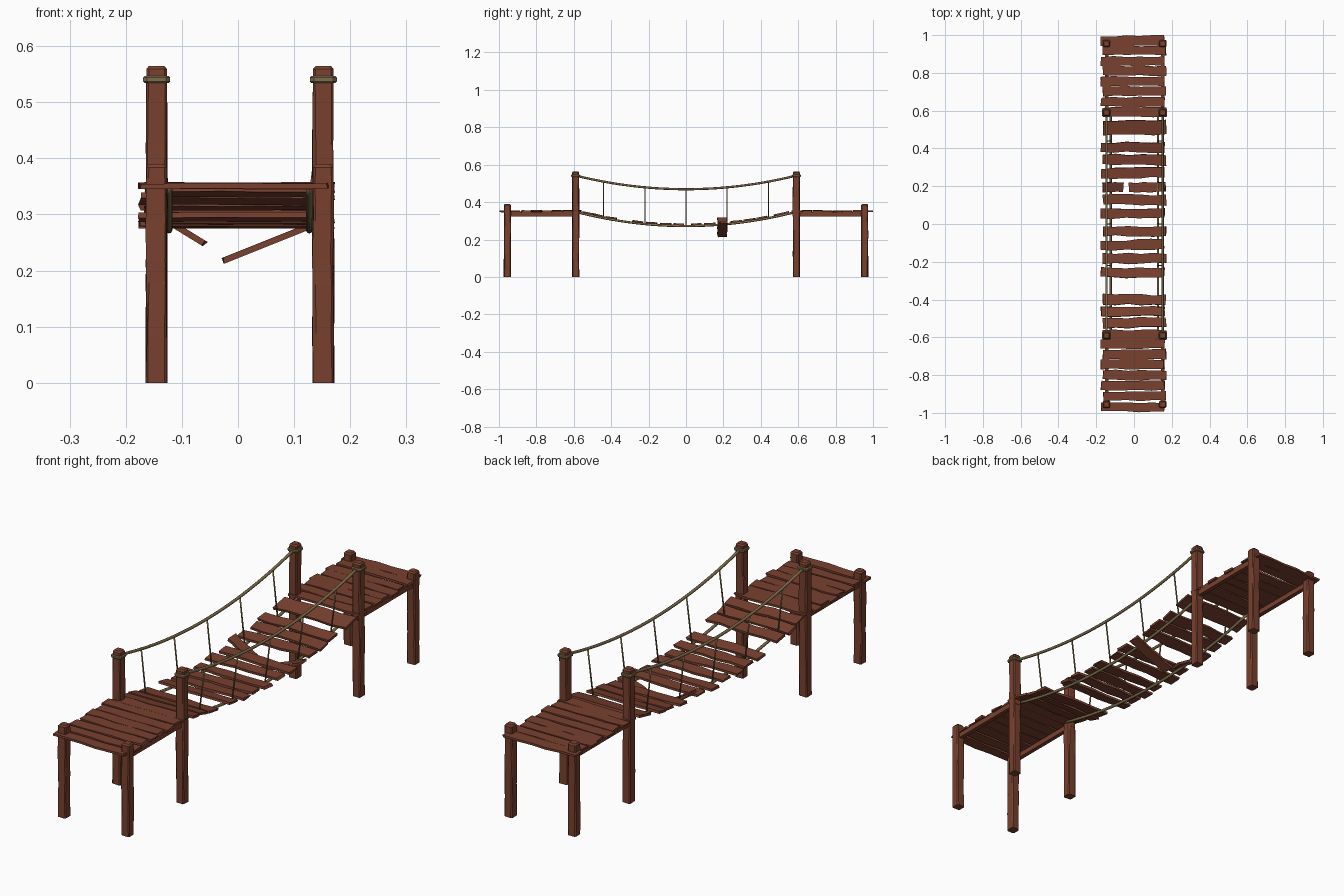
import bpy, bmesh, math, random
from mathutils import Vector, Matrix

if "Cube" in bpy.data.objects:
    bpy.data.objects.remove(bpy.data.objects["Cube"])

random.seed(7)
j = lambda a: random.uniform(-a, a)


def material(name, rgb):
    m = bpy.data.materials.new(name)
    m.diffuse_color = (*rgb, 1)
    m.use_nodes = True
    m.node_tree.nodes["Principled BSDF"].inputs["Base Color"].default_value = m.diffuse_color
    return m


WOOD = material("brown_wood", (0.19, 0.052, 0.028))
ROPE = material("tan_rope", (0.21, 0.155, 0.07))


def finish(bm, name, mat, smooth=False):
    bmesh.ops.recalc_face_normals(bm, faces=bm.faces)
    me = bpy.data.meshes.new(name)
    bm.to_mesh(me)
    bm.free()
    me.materials.append(mat)
    for p in me.polygons:
        p.use_smooth = smooth
    ob = bpy.data.objects.new(name, me)
    bpy.context.collection.objects.link(ob)
    return ob


def loft(bm, rings):
    """Skin a list of closed point rings and cap both ends."""
    vs = [[bm.verts.new(p) for p in r] for r in rings]
    n = len(vs[0])
    for a, b in zip(vs, vs[1:]):
        for i in range(n):
            bm.faces.new((a[i], a[(i + 1) % n], b[(i + 1) % n], b[i]))
    bm.faces.new(vs[0])
    bm.faces.new(vs[-1])


def chamfered_square(cx, cy, z, h, c):
    pts = [(h, c - h), (h, h - c), (h - c, h), (c - h, h),
           (-h, h - c), (-h, c - h), (c - h, -h), (h - c, -h)]
    return [Vector((cx + x, cy + y, z)) for x, y in pts]


def plank(bm, x0, x1, width, thick, mat, wave=0.005):
    """Board along x with rough edges, placed by a matrix."""
    rings = []
    for i in range(6):
        x = x0 + (x1 - x0) * i / 5
        a, b = -width / 2 + j(wave), width / 2 + j(wave)
        t = thick / 2
        e = 0.004 if i in (0, 5) else 0
        rings.append([mat @ Vector(p) for p in
                      ((x + j(e), a, -t), (x + j(e), b, -t),
                       (x + j(e), b, t), (x + j(e), a, t))])
    loft(bm, rings)


def tube(bm, pts, r, n=8):
    """Round rope along a path lying mostly across the x axis."""
    rings = []
    for i, p in enumerate(pts):
        d = (pts[min(i + 1, len(pts) - 1)] - pts[max(i - 1, 0)]).normalized()
        u = Vector((1, 0, 0))
        u = (u - d * u.dot(d)).normalized()
        v = d.cross(u)
        rings.append([p + r * (u * math.cos(k * math.tau / n) + v * math.sin(k * math.tau / n))
                      for k in range(n)])
    loft(bm, rings)


SIDES = (("left", -0.145, -0.123), ("right", 0.152, 0.127))
sag = lambda y: 0.274 + 0.076 * (y / 0.59) ** 2    # lower rope
rail = lambda y: 0.469 + 0.073 * (y / 0.59) ** 2   # hand rope

# Hewn posts: tall ones at the span, short ones at the outer ends
for side, px, _ in SIDES:
    for end, s in (("front", -1), ("back", 1)):
        for kind, y, top in (("tall", 0.59, 0.565), ("short", 0.955, 0.39)):
            bm = bmesh.new()
            rings = []
            for f in (0, 0.22, 0.45, 0.55, 0.75):
                ring = chamfered_square(px, s * y, f * top, 0.0185, 0.004)
                rings.append([p + Vector((j(0.0015), j(0.0015), j(0.006) if f else 0)) for p in ring])
            rings.append(chamfered_square(px, s * y, top - 0.026, 0.0185, 0.004))
            rings.append(chamfered_square(px, s * y, top - 0.006, 0.0185, 0.005))
            rings.append(chamfered_square(px, s * y, top, 0.0135, 0.004))
            loft(bm, rings)
            finish(bm, f"{kind}_post_{end}_{side}", WOOD)

        # Rope wrap round the top of each tall post
        bm = bmesh.new()
        loft(bm, [chamfered_square(px, s * 0.59, z, h, 0.007) for z, h in
                  ((0.534, 0.021), (0.537, 0.024), (0.544, 0.024), (0.547, 0.021))])
        finish(bm, f"rope_wrap_{end}_{side}", ROPE)

        # Beam under the deck edge
        bm = bmesh.new()
        m = Matrix.Translation((px, s * 0.77, 0.335)) @ Matrix.Diagonal((0.018, 0.40, 0.022, 1))
        bmesh.ops.create_cube(bm, size=1, matrix=m)
        finish(bm, f"deck_beam_{end}_{side}", WOOD)


def shifted(i):
    return (-0.175, 0.16) if i % 2 else (-0.164, 0.169)


# Level decks at both ends
for end, ys in (("front", (-0.969, -0.91, -0.855, -0.80, -0.742, -0.69, -0.635, -0.587)),
                ("back", (0.971, 0.919, 0.862, 0.811, 0.755, 0.704, 0.646, 0.592))):
    bm = bmesh.new()
    for i, y in enumerate(ys):
        m = Matrix.Translation((0, y, 0.351 + j(0.002))) @ Matrix.Rotation(j(0.012), 4, 'Z') \
            @ Matrix.Rotation(j(0.008), 4, 'Y')
        plank(bm, *shifted(i + 1), 0.05, 0.009, m, 0.004)
    finish(bm, f"deck_planks_{end}", WOOD)

# Hanging planks follow the sagging ropes, with one missing
bm = bmesh.new()
for i, y in enumerate((0.51, 0.407, 0.34, 0.27, 0.128, 0.055, -0.038, -0.11, -0.183,
                       -0.258, -0.40, -0.462, -0.522)):
    slope = math.atan(2 * 0.076 * y / 0.59 ** 2)
    m = Matrix.Translation((0, y, sag(y) + 0.007)) @ Matrix.Rotation(slope + j(0.05), 4, 'X') \
        @ Matrix.Rotation(j(0.02), 4, 'Z')
    plank(bm, *shifted(i), 0.075 if i == 0 else 0.052, 0.01, m)
finish(bm, "bridge_planks", WOOD)

# Two halves of the snapped plank
for name, x, z, ang, a, b in (("left", -0.112, 0.280, 0.55, -0.063, 0.062),
                              ("right", 0.07, 0.256, -0.38, -0.103, 0.103)):
    bm = bmesh.new()
    m = Matrix.Translation((x, 0.195, z)) @ Matrix.Rotation(ang, 4, 'Y')
    plank(bm, a, b, 0.05, 0.011, m)
    finish(bm, f"broken_plank_{name}", WOOD)

# Ropes and their hangers
for side, px, lx in SIDES:
    steps = [-0.59 + 1.18 * k / 24 for k in range(25)]
    bm = bmesh.new()
    tube(bm, [Vector((px, y, rail(y))) for y in steps], 0.006)
    finish(bm, f"hand_rope_{side}", ROPE, True)
    bm = bmesh.new()
    tube(bm, [Vector((lx, y, sag(y) - 0.002)) for y in steps], 0.006)
    finish(bm, f"lower_rope_{side}", ROPE, True)
    bm = bmesh.new()
    for k in range(-2, 3):
        y = 0.22 * k
        tube(bm, [Vector((px, y, rail(y))), Vector((lx, y, sag(y)))], 0.0033, 6)
    finish(bm, f"hanger_ropes_{side}", ROPE, True)
